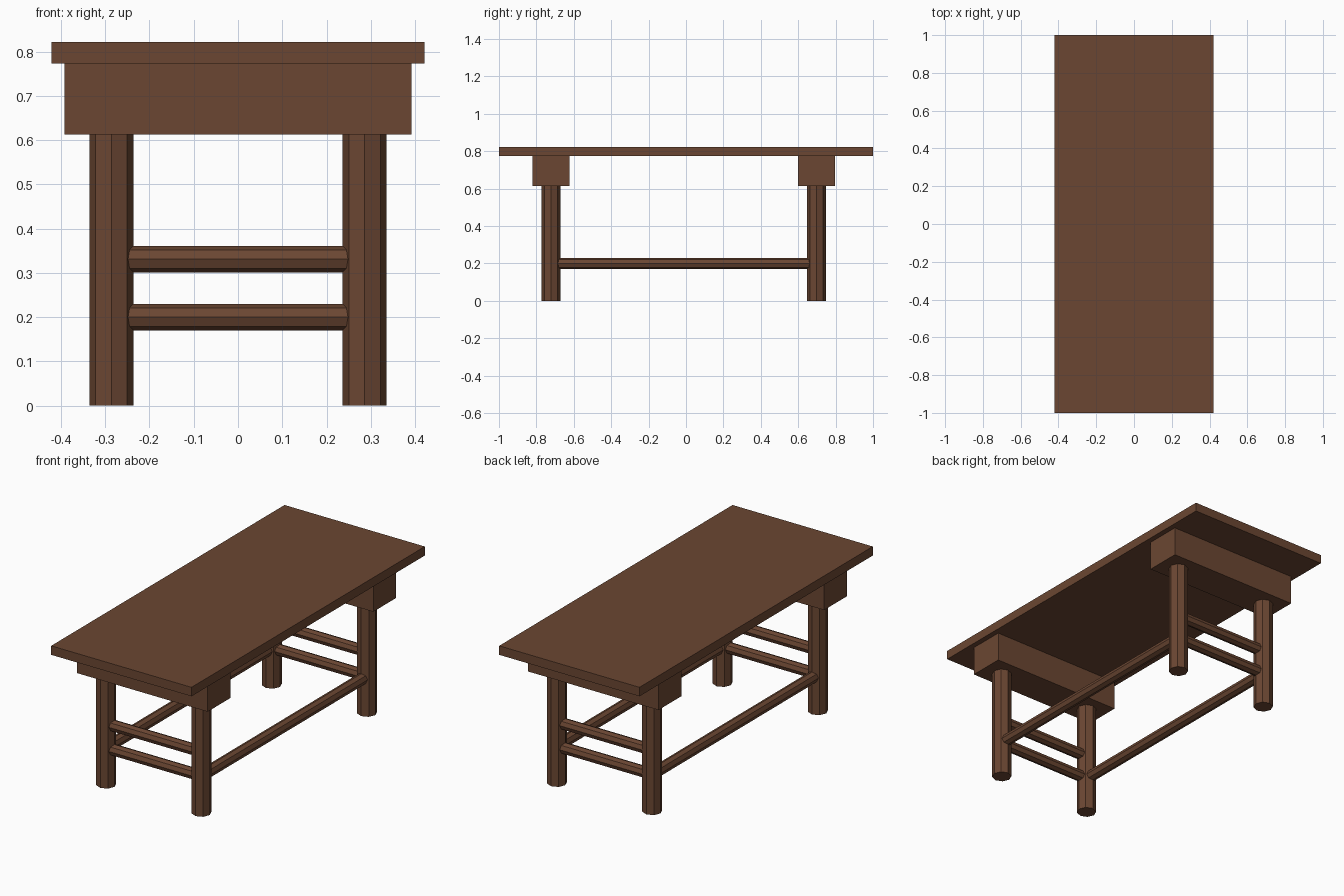
import bpy
from mathutils import Matrix, Vector

cube = bpy.data.objects.get("Cube")
if cube:
    bpy.data.objects.remove(cube, do_unlink=True)

wood = bpy.data.materials.new("brown wood")
wood.use_nodes = True
BROWN = (0.147, 0.062, 0.032, 1.0)
wood.diffuse_color = BROWN
wood.node_tree.nodes["Principled BSDF"].inputs["Base Color"].default_value = BROWN


def finish(name):
    obj = bpy.context.object
    obj.name = name
    obj.data.materials.append(wood)
    return obj


def box(name, low, high):
    low, high = Vector(low), Vector(high)
    bpy.ops.mesh.primitive_cube_add(size=1)
    obj = finish(name)
    obj.data.transform(Matrix.Translation((low + high) / 2)
                       @ Matrix.Diagonal((*(high - low), 1)))


def pole(name, start, end, radius):
    # Eight-sided flat-shaded pole between two points
    start, end = Vector(start), Vector(end)
    axis = end - start
    bpy.ops.mesh.primitive_cylinder_add(vertices=8, radius=radius, depth=axis.length)
    obj = finish(name)
    turn = Vector((0, 0, 1)).rotation_difference(axis).to_matrix().to_4x4()
    obj.data.transform(Matrix.Translation((start + end) / 2) @ turn)


TOP_Z, APRON_Z = 0.773, 0.613
LEG_X = 0.286
ENDS = {"front": -0.722, "back": 0.698}
SIDES = {"right": -LEG_X, "left": LEG_X}

# Tabletop
box("tabletop", (-0.421, -1, TOP_Z), (0.421, 1, 0.822))

for end, y in ENDS.items():
    # Support block under the top
    box(f"{end}_support_block", (-0.392, y - 0.098, APRON_Z), (0.392, y + 0.098, TOP_Z))
    # Legs
    for side, x in SIDES.items():
        pole(f"{end}_{side}_leg", (x, y, 0), (x, y, APRON_Z), 0.05)
    # Cross rungs
    for level, z in (("lower", 0.2), ("upper", 0.331)):
        pole(f"{end}_{level}_rung", (-LEG_X, y, z), (LEG_X, y, z), 0.03)

# Long stretchers
for side, x in SIDES.items():
    pole(f"{side}_stretcher", (x, ENDS["front"], 0.2), (x, ENDS["back"], 0.2), 0.03)
